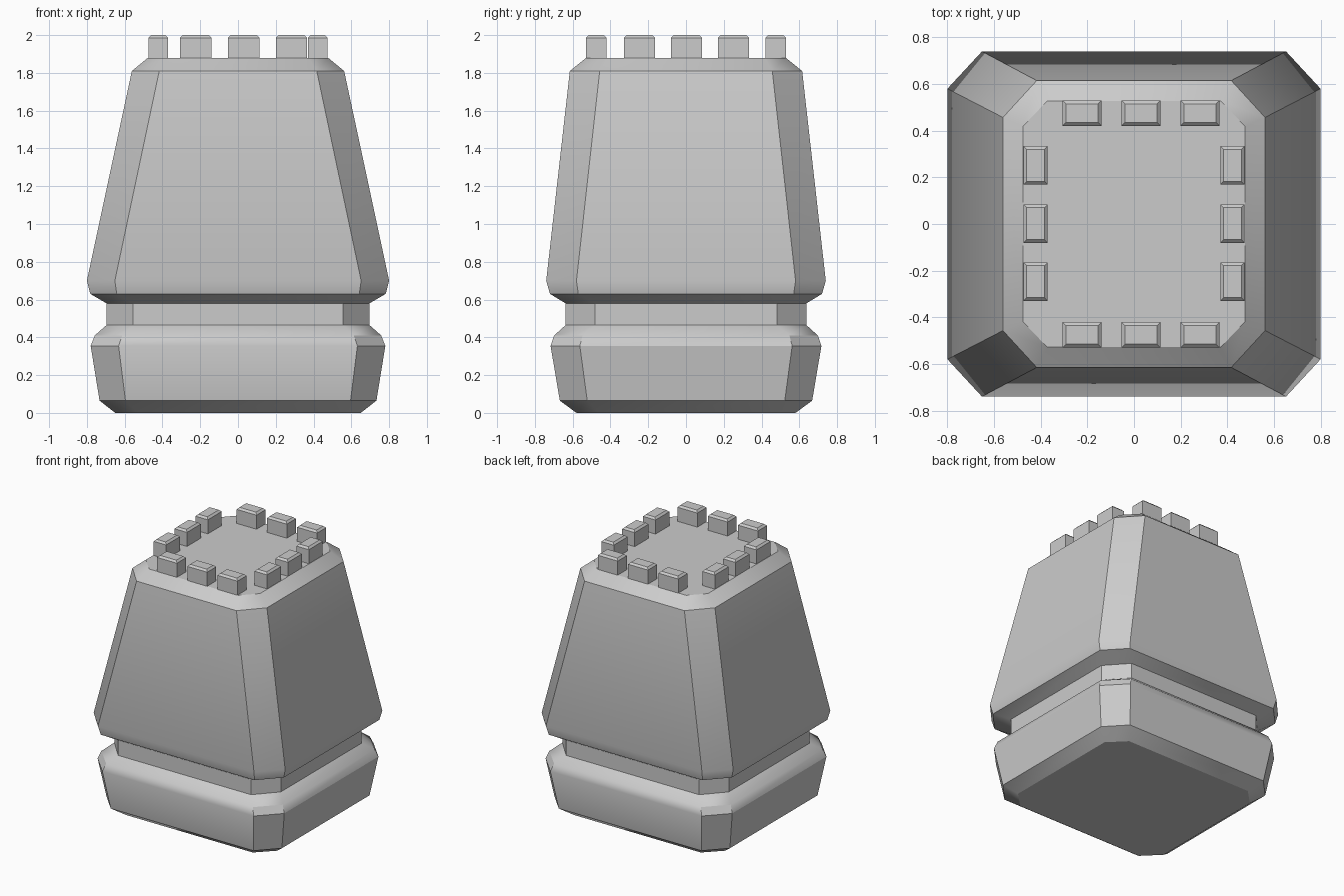
import bpy, bmesh
from math import radians

if "Cube" in bpy.data.objects:
    bpy.data.objects.remove(bpy.data.objects["Cube"])


def finish(name, bm, angle):
    bmesh.ops.recalc_face_normals(bm, faces=bm.faces)
    mesh = bpy.data.meshes.new(name)
    bm.to_mesh(mesh)
    bm.free()
    obj = bpy.data.objects.new(name, mesh)
    bpy.context.collection.objects.link(obj)
    bpy.ops.object.select_all(action='DESELECT')
    obj.select_set(True)
    bpy.context.view_layer.objects.active = obj
    bpy.ops.object.shade_smooth_by_angle(angle=radians(angle))
    return obj


def octagon_loft(name, sections, angle=30):
    """Stack of corner-cut rectangles: (z, half x, half y, cut x, cut y)."""
    bm = bmesh.new()
    rings = []
    for z, x, y, cx, cy in sections:
        a, b = x - cx, y - cy
        pts = [(a, -y), (x, -b), (x, b), (a, y), (-a, y), (-x, b), (-x, -b), (-a, -y)]
        rings.append([bm.verts.new((px, py, z)) for px, py in pts])
    for low, high in zip(rings, rings[1:]):
        for i in range(8):
            j = (i + 1) % 8
            bm.faces.new((low[i], low[j], high[j], high[i]))
    bm.faces.new(rings[0][::-1])
    bm.faces.new(rings[-1])
    return finish(name, bm, angle)


# Base, groove, tapered body and roof in one continuous shell
octagon_loft("tower_body", [
    (0.0, 0.65, 0.58, 0.12, 0.12),
    (0.065, 0.733, 0.668, 0.137, 0.145),
    (0.355, 0.78, 0.717, 0.148, 0.155),
    (0.41, 0.758, 0.698, 0.145, 0.15),
    (0.465, 0.696, 0.637, 0.14, 0.155),
    (0.58, 0.696, 0.637, 0.14, 0.155),
    (0.63, 0.782, 0.72, 0.14, 0.15),
    (0.70, 0.80, 0.74, 0.148, 0.16),
    (1.81, 0.562, 0.615, 0.145, 0.158),
    (1.88, 0.477, 0.528, 0.105, 0.11),
])


def merlon(name, x, y, sx, sy):
    z0, z1 = 1.87, 2.0
    bm = bmesh.new()
    bmesh.ops.create_cube(bm, size=1)
    for v in bm.verts:
        v.co = (x + v.co.x * sx, y + v.co.y * sy, (z0 + z1) / 2 + v.co.z * (z1 - z0))
    top = [e for e in bm.edges if all(v.co.z > 1.99 for v in e.verts)]
    bmesh.ops.bevel(bm, geom=top, offset=0.014, segments=1, affect='EDGES')
    finish(name, bm, 30)


# Battlements: three blocks along each roof edge
for i in range(3):
    x = 0.03 + (i - 1) * 0.253
    y = 0.002 + (i - 1) * 0.249
    for side, s in (("front", -1), ("back", 1)):
        merlon(f"{side}_merlon_{i + 1}", x, s * 0.475, 0.166, 0.108)
    for side, s in (("left", -1), ("right", 1)):
        merlon(f"{side}_merlon_{i + 1}", s * 0.422, y, 0.104, 0.165)
